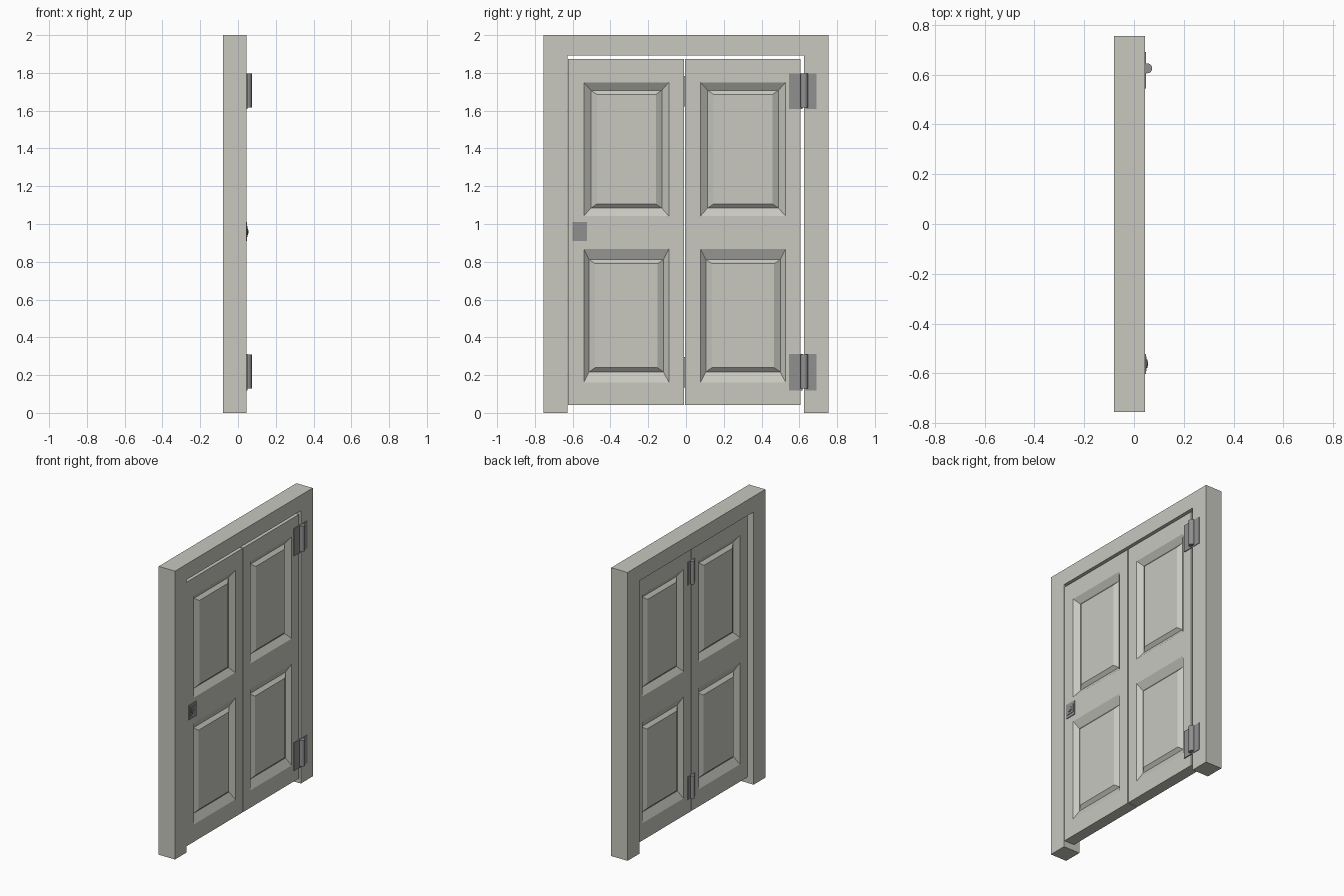
import bpy, bmesh, math
from mathutils import Matrix

if "Cube" in bpy.data.objects:
    bpy.data.objects.remove(bpy.data.objects["Cube"])


def material(name, rgb):
    m = bpy.data.materials.new(name)
    m.diffuse_color = (*rgb, 1)
    m.use_nodes = True
    m.node_tree.nodes["Principled BSDF"].inputs["Base Color"].default_value = m.diffuse_color
    return m


PAINT = material("warm_grey_paint", (0.58, 0.58, 0.53))
METAL = material("dark_grey_metal", (0.28, 0.28, 0.285))


def finish(name, bm, mat):
    bmesh.ops.remove_doubles(bm, verts=bm.verts, dist=1e-5)
    bmesh.ops.recalc_face_normals(bm, faces=bm.faces)
    me = bpy.data.meshes.new(name)
    bm.to_mesh(me)
    bm.free()
    me.materials.append(mat)
    ob = bpy.data.objects.new(name, me)
    bpy.context.collection.objects.link(ob)
    return ob


def add_box(bm, x0, x1, y0, y1, z0, z1):
    mat = Matrix.Translation(((x0 + x1) / 2, (y0 + y1) / 2, (z0 + z1) / 2))
    mat = mat @ Matrix.Diagonal((x1 - x0, y1 - y0, z1 - z0, 1))
    bmesh.ops.create_cube(bm, size=1, matrix=mat)


def add_cylinder(bm, x, y, z, r, depth, axis="Z"):
    mat = Matrix.Translation((x, y, z))
    if axis == "X":
        mat = mat @ Matrix.Rotation(math.pi / 2, 4, "Y")
    bmesh.ops.create_cone(bm, cap_ends=True, segments=20, radius1=r, radius2=r,
                          depth=depth, matrix=mat)


# Frame: inverted U profile extruded through the wall thickness
bm = bmesh.new()
outline = [(-0.755, 0), (-0.627, 0), (-0.627, 1.892), (0.624, 1.892),
           (0.624, 0), (0.755, 0), (0.755, 2), (-0.755, 2)]
face = bm.faces.new([bm.verts.new((-0.08, y, z)) for y, z in outline])
ext = bmesh.ops.extrude_face_region(bm, geom=[face])
bmesh.ops.translate(bm, vec=(0.125, 0, 0),
                    verts=[v for v in ext["geom"] if isinstance(v, bmesh.types.BMVert)])
finish("door_frame", bm, PAINT)

# Door leaves: slabs with grooved, raised panels on both faces
FRONT, BACK = 0.043, -0.035
GROOVE, FIELD = 0.028, 0.008
# (z bottom, z top, side slope, top/bottom slope)
PANELS = [(0.162, 0.867, 0.028, 0.055), (1.042, 1.75, 0.037, 0.042)]
Z_CUTS = [0.042, 0.162, 0.867, 1.042, 1.75, 1.873]


def quad(bm, pts):
    bm.faces.new([bm.verts.new(p) for p in pts])


def rect(x, y0, y1, z0, z1):
    return [(x, y0, z0), (x, y1, z0), (x, y1, z1), (x, y0, z1)]


def door_leaf(name, y_cuts):
    bm = bmesh.new()
    for x, inward in ((FRONT, -1), (BACK, 1)):
        for i in range(3):
            for j in range(5):
                y0, y1 = y_cuts[i:i + 2]
                z0, z1 = Z_CUTS[j:j + 2]
                outer = rect(x, y0, y1, z0, z1)
                if i != 1 or j not in (1, 3):
                    quad(bm, outer)
                    continue
                _, _, sy, sz = PANELS[j // 2]
                ty, tz = sy + 0.032, sz + 0.022
                groove = rect(x + inward * GROOVE, y0 + sy, y1 - sy, z0 + sz, z1 - sz)
                field = rect(x + inward * FIELD, y0 + ty, y1 - ty, z0 + tz, z1 - tz)
                for a, b in ((outer, groove), (groove, field)):
                    for k in range(4):
                        n = (k + 1) % 4
                        quad(bm, [a[k], a[n], b[n], b[k]])
                quad(bm, field)
    # Edges of the slab
    for z in (Z_CUTS[0], Z_CUTS[-1]):
        for a, b in zip(y_cuts, y_cuts[1:]):
            quad(bm, [(BACK, a, z), (BACK, b, z), (FRONT, b, z), (FRONT, a, z)])
    for y in (y_cuts[0], y_cuts[-1]):
        for a, b in zip(Z_CUTS, Z_CUTS[1:]):
            quad(bm, [(BACK, y, a), (BACK, y, b), (FRONT, y, b), (FRONT, y, a)])
    finish(name, bm, PAINT)


door_leaf("left_door_leaf", [-0.625, -0.541, -0.091, -0.010])
door_leaf("right_door_leaf", [-0.004, 0.077, 0.527, 0.607])

# Frame hinges on the front and folding hinges on the back
for label, z0, z1 in (("lower", 0.118, 0.312), ("upper", 1.608, 1.798)):
    zc = (z0 + z1) / 2
    bm = bmesh.new()
    add_box(bm, 0.042, 0.049, 0.545, 0.618, z0, z1)
    add_box(bm, 0.044, 0.049, 0.632, 0.69, z0, z1)
    add_cylinder(bm, 0.053, 0.625, zc + 0.004, 0.02, z1 - z0 - 0.012)
    hinge = finish(label + "_frame_hinge", bm, METAL)

    bm = bmesh.new()
    add_box(bm, -0.039, -0.034, -0.047, -0.010, zc - 0.08, zc + 0.08)
    add_box(bm, -0.039, -0.034, -0.004, 0.033, zc - 0.08, zc + 0.08)
    add_cylinder(bm, -0.045, -0.007, zc, 0.014, 0.16)
    fold = finish(label + "_folding_hinge", bm, METAL)
    for ob in (hinge, fold):
        bpy.context.view_layer.objects.active = ob
        ob.select_set(True)
        bpy.ops.object.shade_smooth_by_angle(angle=math.radians(35))
        ob.select_set(False)

# Lock: back plate, raised square and round cylinder with a hub
bm = bmesh.new()
add_box(bm, 0.042, 0.048, -0.602, -0.523, 0.91, 1.01)
add_box(bm, 0.047, 0.051, -0.59, -0.533, 0.93, 0.99)
add_cylinder(bm, 0.051, -0.562, 0.96, 0.017, 0.006, "X")
add_cylinder(bm, 0.052, -0.562, 0.96, 0.009, 0.008, "X")
finish("door_lock", bm, METAL)
